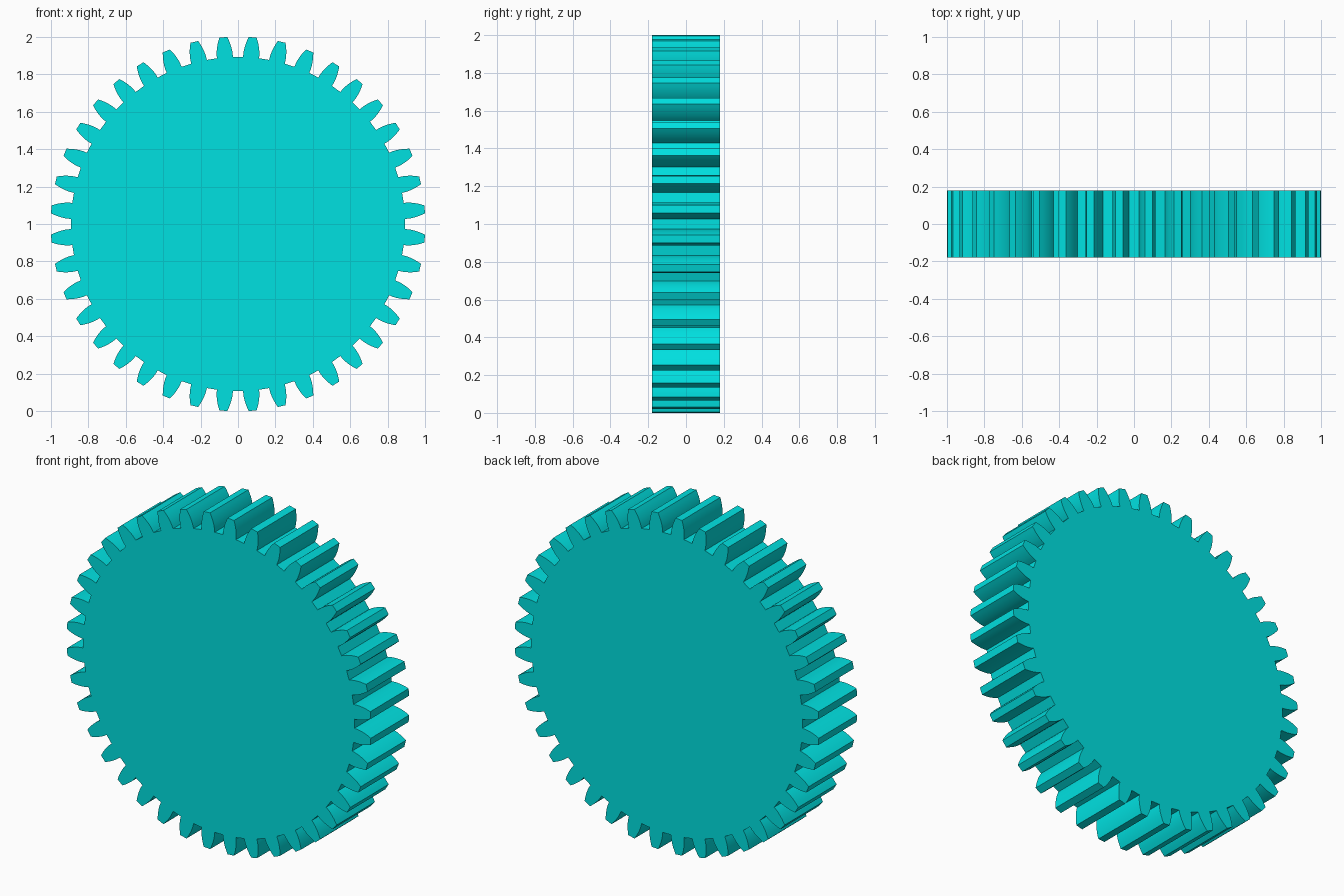
import bpy, bmesh, math

if "Cube" in bpy.data.objects:
    bpy.data.objects.remove(bpy.data.objects["Cube"])

TEETH = 40
HALF_THICK = 0.18
# flank of one tooth: (radius, half angle in degrees), root to tip
FLANK = [(0.893, 2.75), (0.912, 2.7), (0.93, 2.55), (0.948, 2.3),
         (0.966, 2.0), (0.984, 1.62), (1.0015, 1.2)]

# outline of the spur gear
outline = []
for i in range(TEETH):
    mid = (i + 0.5) * 360 / TEETH
    tooth = [(r, mid - a) for r, a in FLANK] + [(r, mid + a) for r, a in reversed(FLANK)]
    outline += [(r * math.cos(math.radians(a)), r * math.sin(math.radians(a))) for r, a in tooth]

# extrude the outline along y
bm = bmesh.new()
face = bm.faces.new([bm.verts.new((x, -HALF_THICK, z + 1)) for x, z in outline])
ext = bmesh.ops.extrude_face_region(bm, geom=[face])
verts = [v for v in ext["geom"] if isinstance(v, bmesh.types.BMVert)]
bmesh.ops.translate(bm, verts=verts, vec=(0, 2 * HALF_THICK, 0))
bmesh.ops.recalc_face_normals(bm, faces=bm.faces)
mesh = bpy.data.meshes.new("spur_gear")
bm.to_mesh(mesh)
bm.free()
gear = bpy.data.objects.new("spur_gear", mesh)
bpy.context.collection.objects.link(gear)

# cyan material
mat = bpy.data.materials.new("cyan")
mat.diffuse_color = (0.0, 0.75, 0.75, 1)
mat.use_nodes = True
mat.node_tree.nodes["Principled BSDF"].inputs["Base Color"].default_value = mat.diffuse_color
mesh.materials.append(mat)

# smooth flanks, sharp corners
bpy.context.view_layer.objects.active = gear
gear.select_set(True)
bpy.ops.object.shade_smooth_by_angle(angle=math.radians(20))
